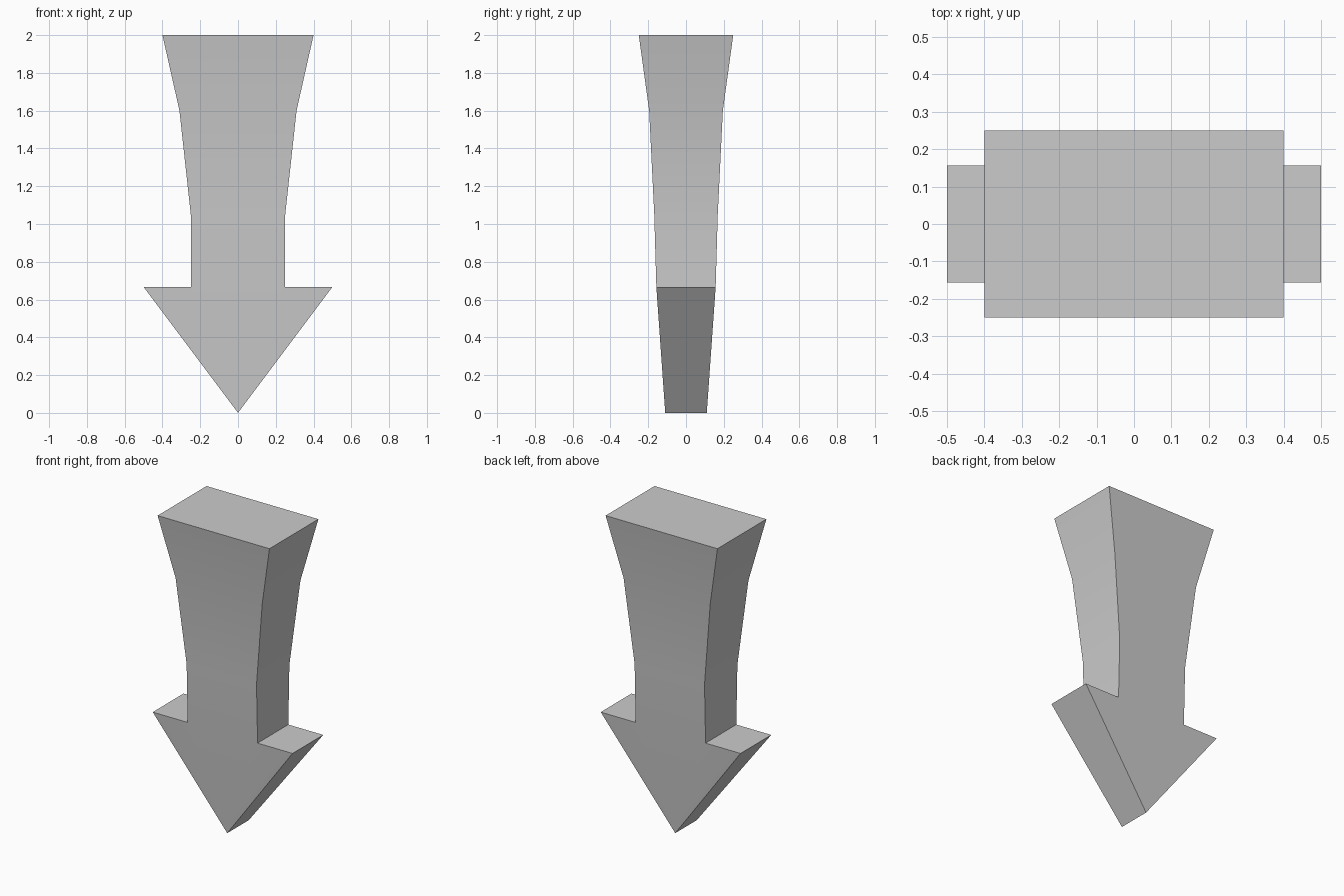
import bpy
import bmesh
import math

cube = bpy.data.objects.get("Cube")
if cube:
    bpy.data.objects.remove(cube, do_unlink=True)

# Plain grey finish
grey = bpy.data.materials.new("plain_grey")
grey.use_nodes = True
colour = (0.6, 0.6, 0.6, 1)
grey.diffuse_color = colour
grey.node_tree.nodes["Principled BSDF"].inputs["Base Color"].default_value = colour

# Half outline from the tip upward: half width, half depth, height
TIP = (0, 0.11, 0)
BARB = (0.5, 0.157, 0.667)
SHAFT = [(0.25, 0.157, 0.667), (0.25, 0.168, 1.05),
         (0.31, 0.195, 1.6), (0.4, 0.25, 2)]

bm = bmesh.new()


def pair(point, side):
    """Front and back vertices of one outline point."""
    x, y, z = point
    return [bm.verts.new((side * x, s * y, z)) for s in (-1, 1)]


tip = pair(TIP, 1)
barbs = [pair(BARB, s) for s in (1, -1)]
shaft = [[pair(p, s) for p in SHAFT] for s in (1, -1)]

# Front and back: pointed head, then the flaring shaft
for f in (0, 1):
    bm.faces.new([tip[f], barbs[0][f], shaft[0][0][f], shaft[1][0][f], barbs[1][f]])
    for i in range(len(SHAFT) - 1):
        bm.faces.new([shaft[0][i][f], shaft[0][i + 1][f],
                      shaft[1][i + 1][f], shaft[1][i][f]])

# Edge walls on both sides, including the shoulders
for barb, rail in zip(barbs, shaft):
    outline = [tip, barb] + rail
    for a, b in zip(outline, outline[1:]):
        bm.faces.new([a[0], b[0], b[1], a[1]])

# Flat top
left_top, right_top = shaft[0][-1], shaft[1][-1]
bm.faces.new([left_top[0], left_top[1], right_top[1], right_top[0]])
bmesh.ops.recalc_face_normals(bm, faces=bm.faces)

mesh = bpy.data.meshes.new("down_arrow")
bm.to_mesh(mesh)
bm.free()
mesh.materials.append(grey)
arrow = bpy.data.objects.new("down_arrow", mesh)
bpy.context.collection.objects.link(arrow)

# Soft flare with crisp corners
bpy.context.view_layer.objects.active = arrow
arrow.select_set(True)
bpy.ops.object.shade_smooth_by_angle(angle=math.radians(30))
